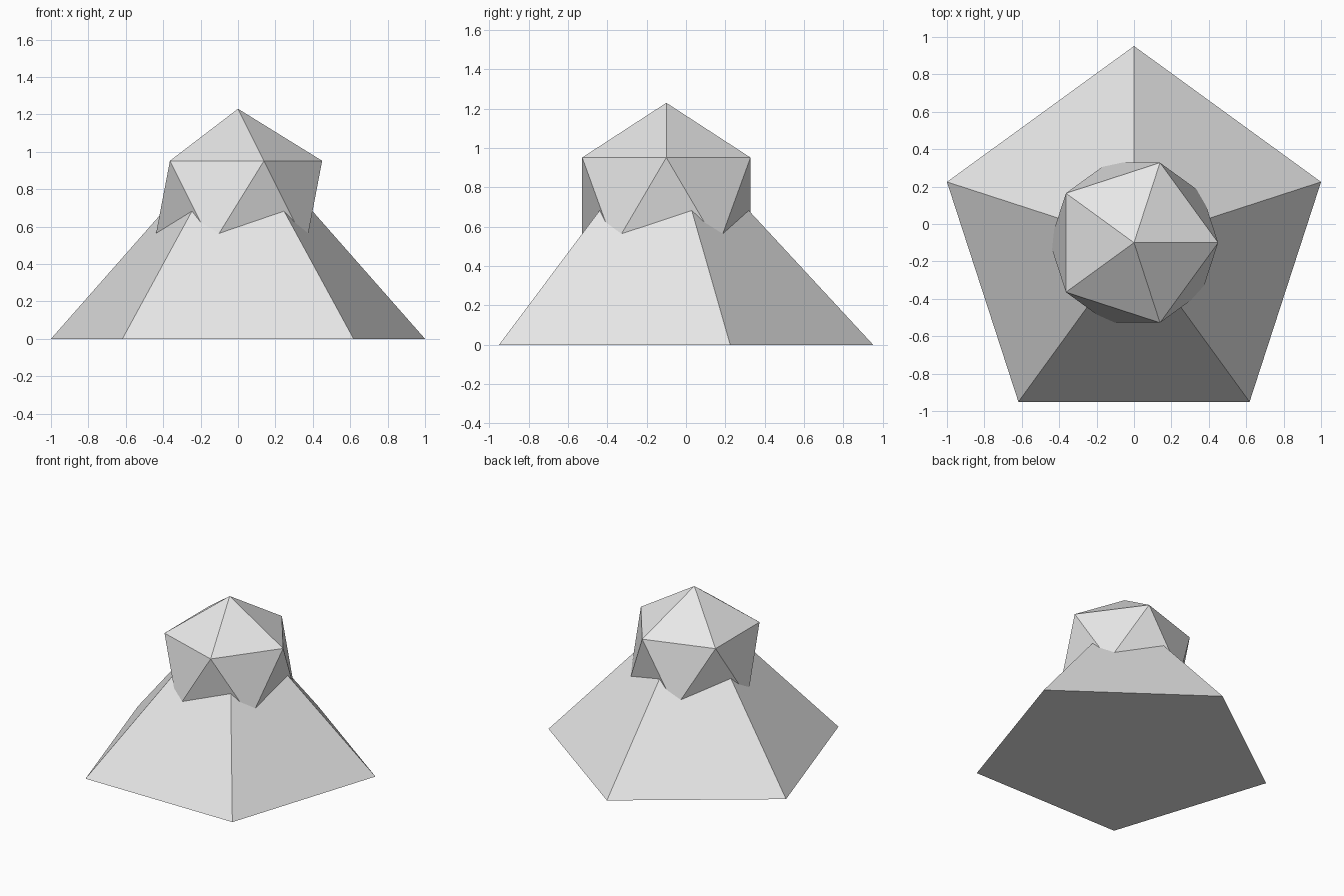
import bpy

cube = bpy.data.objects.get("Cube")
if cube:
    bpy.data.objects.remove(cube, do_unlink=True)

# One plain grey for both parts
grey = bpy.data.materials.new("light_grey")
grey.use_nodes = True
colour = (0.8, 0.8, 0.8, 1)
grey.diffuse_color = colour
grey.node_tree.nodes["Principled BSDF"].inputs["Base Color"].default_value = colour

centre_y = -0.1
base_radius = 1.0515
base_height = 1.135
head_radius = 0.503


def finish(name):
    part = bpy.context.object
    part.name = name
    part.data.name = name
    part.data.materials.clear()
    part.data.materials.append(grey)
    bpy.ops.object.shade_flat()


# Five-sided pyramid, one corner pointing to the back
bpy.ops.mesh.primitive_cone_add(vertices=5, radius1=base_radius, radius2=0,
                                depth=base_height, end_fill_type='NGON',
                                location=(0, centre_y, base_height / 2))
finish("pyramid_base")

# Twenty-sided ball sunk over the tip of the pyramid
bpy.ops.mesh.primitive_ico_sphere_add(subdivisions=1, radius=head_radius,
                                      location=(0, centre_y, 0.727))
finish("faceted_ball")
